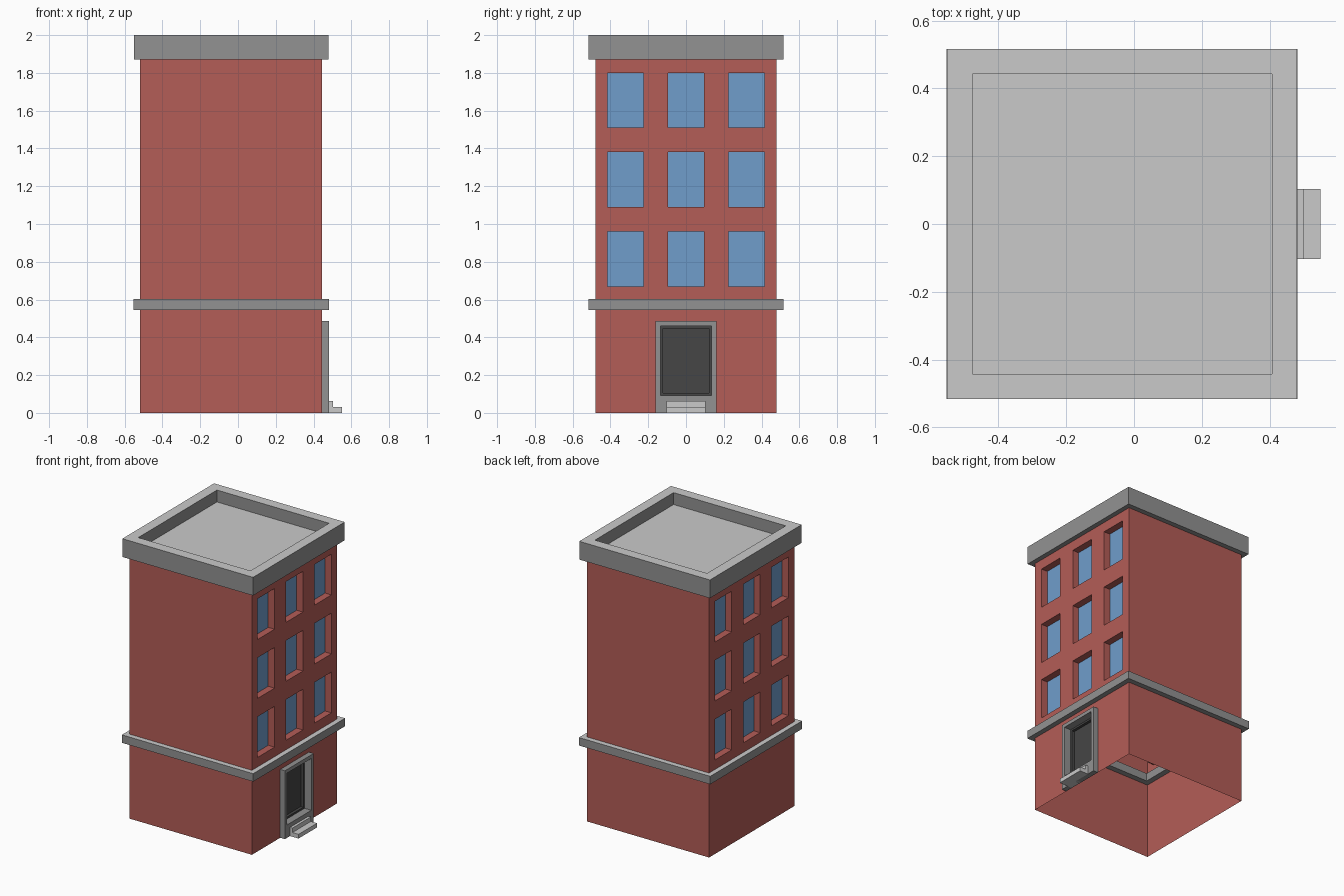
import bpy, bmesh

if "Cube" in bpy.data.objects:
    bpy.data.objects.remove(bpy.data.objects["Cube"])


def mat(name, r, g, b):
    m = bpy.data.materials.new(name)
    lin = lambda c: c / 12.92 if c <= 0.04045 else ((c + 0.055) / 1.055) ** 2.4
    m.diffuse_color = (lin(r / 255), lin(g / 255), lin(b / 255), 1)
    m.use_nodes = True
    m.node_tree.nodes["Principled BSDF"].inputs["Base Color"].default_value = m.diffuse_color
    return m


RED = mat("red brick", 180, 93, 87)
BLUE = mat("blue glass", 112, 157, 203)
GREY = mat("mid grey stone", 146, 146, 146)
LIGHT = mat("light grey stone", 202, 202, 202)
DARK = mat("dark door", 70, 70, 70)


def finish(name, bm, mats, rule=None):
    bmesh.ops.remove_doubles(bm, verts=bm.verts, dist=1e-5)
    bmesh.ops.recalc_face_normals(bm, faces=bm.faces)
    bm.normal_update()
    if rule:
        for f in bm.faces:
            f.material_index = rule(f)
    me = bpy.data.meshes.new(name)
    bm.to_mesh(me)
    bm.free()
    for m in mats:
        me.materials.append(m)
    ob = bpy.data.objects.new(name, me)
    bpy.context.collection.objects.link(ob)
    return ob


def quad(bm, pts, mi=0):
    f = bm.faces.new([bm.verts.new(p) for p in pts])
    f.material_index = mi
    return f


def bridge(bm, a, b, mi=0):
    for i in range(len(a)):
        j = (i + 1) % len(a)
        quad(bm, [a[i], a[j], b[j], b[i]], mi)


def rect_xy(x0, x1, y, z):
    return [(x0, -y, z), (x1, -y, z), (x1, y, z), (x0, y, z)]


def rect_yz(x, y0, y1, z0, z1):
    return [(x, y0, z0), (x, y1, z0), (x, y1, z1), (x, y0, z1)]


def top_light(f):
    return 1 if f.normal.z > 0.9 else 0


X0, X1, Y, TOP = -0.518, 0.446, 0.48, 1.9
DEPTH = 0.05

# brick walls, open at the bottom, with recessed windows on both x sides
bm = bmesh.new()
ys = [-Y, -0.415, -0.225, -0.095, 0.095, 0.225, 0.415, Y]
zs = [0, 0.485, 0.67, 0.96, 1.09, 1.38, 1.51, 1.80, TOP]
for x, inward in ((X0, DEPTH), (X1, -DEPTH)):
    for i in range(len(ys) - 1):
        for j in range(len(zs) - 1):
            cell = rect_yz(x, ys[i], ys[i + 1], zs[j], zs[j + 1])
            if i % 2 == 1 and j in (2, 4, 6):
                back = [(x + inward, p[1], p[2]) for p in cell]
                bridge(bm, cell, back)
                quad(bm, back, 1)
            elif x == X1 and j == 0 and 2 <= i <= 4:
                # doorway: only the strips beside the door frame
                a, b = ys[i], ys[i + 1]
                if i == 2:
                    quad(bm, rect_yz(x, a, -0.16, 0, 0.485))
                if i == 4:
                    quad(bm, rect_yz(x, 0.16, b, 0, 0.485))
            else:
                quad(bm, cell)
for y in (-Y, Y):
    for j in range(len(zs) - 1):
        quad(bm, [(X0, y, zs[j]), (X1, y, zs[j]), (X1, y, zs[j + 1]), (X0, y, zs[j + 1])])
finish("brick_walls", bm, [RED, BLUE])

# string course: a rectangular ring around the first floor
bm = bmesh.new()
o = [rect_xy(-0.553, 0.482, 0.517, z) for z in (0.545, 0.602)]
n = [rect_xy(X0 + 0.04, X1 - 0.04, Y - 0.04, z) for z in (0.545, 0.602)]
bridge(bm, o[0], o[1])
bridge(bm, o[1], n[1])
bridge(bm, n[1], n[0])
bridge(bm, n[0], o[0])
finish("string_course", bm, [GREY, LIGHT], top_light)

# roof cap with parapet and sunken flat roof
bm = bmesh.new()
o = [rect_xy(-0.55, 0.48, 0.516, z) for z in (1.87, 2.0)]
n = [rect_xy(-0.476, 0.408, 0.443, z) for z in (1.915, 2.0)]
quad(bm, o[0])
bridge(bm, o[0], o[1])
bridge(bm, o[1], n[1])
bridge(bm, n[1], n[0])
quad(bm, n[0])
finish("roof_cap", bm, [GREY, LIGHT], top_light)

# door surround and sunken door, as nested rectangles
bm = bmesh.new()
loops = [rect_yz(X1, -0.162, 0.162, 0, 0.487),
         rect_yz(0.483, -0.162, 0.162, 0, 0.487),
         rect_yz(0.483, -0.136, 0.136, 0.092, 0.461),
         rect_yz(0.43, -0.136, 0.136, 0.092, 0.461),
         rect_yz(0.43, -0.122, 0.122, 0.105, 0.448),
         rect_yz(0.41, -0.122, 0.122, 0.105, 0.448)]
for k in range(5):
    bridge(bm, loops[k], loops[k + 1], 1 if k >= 3 else 0)
quad(bm, loops[5], 1)
finish("door_and_frame", bm, [GREY, DARK])

# two entrance steps, extruded from a side profile
bm = bmesh.new()
prof = [(0.45, 0), (0.55, 0), (0.55, 0.03), (0.502, 0.03), (0.502, 0.062), (0.45, 0.062)]
a = [(x, -0.104, z) for x, z in prof]
b = [(x, 0.104, z) for x, z in prof]
quad(bm, a)
quad(bm, b)
bridge(bm, a, b)
finish("entrance_steps", bm, [LIGHT])
